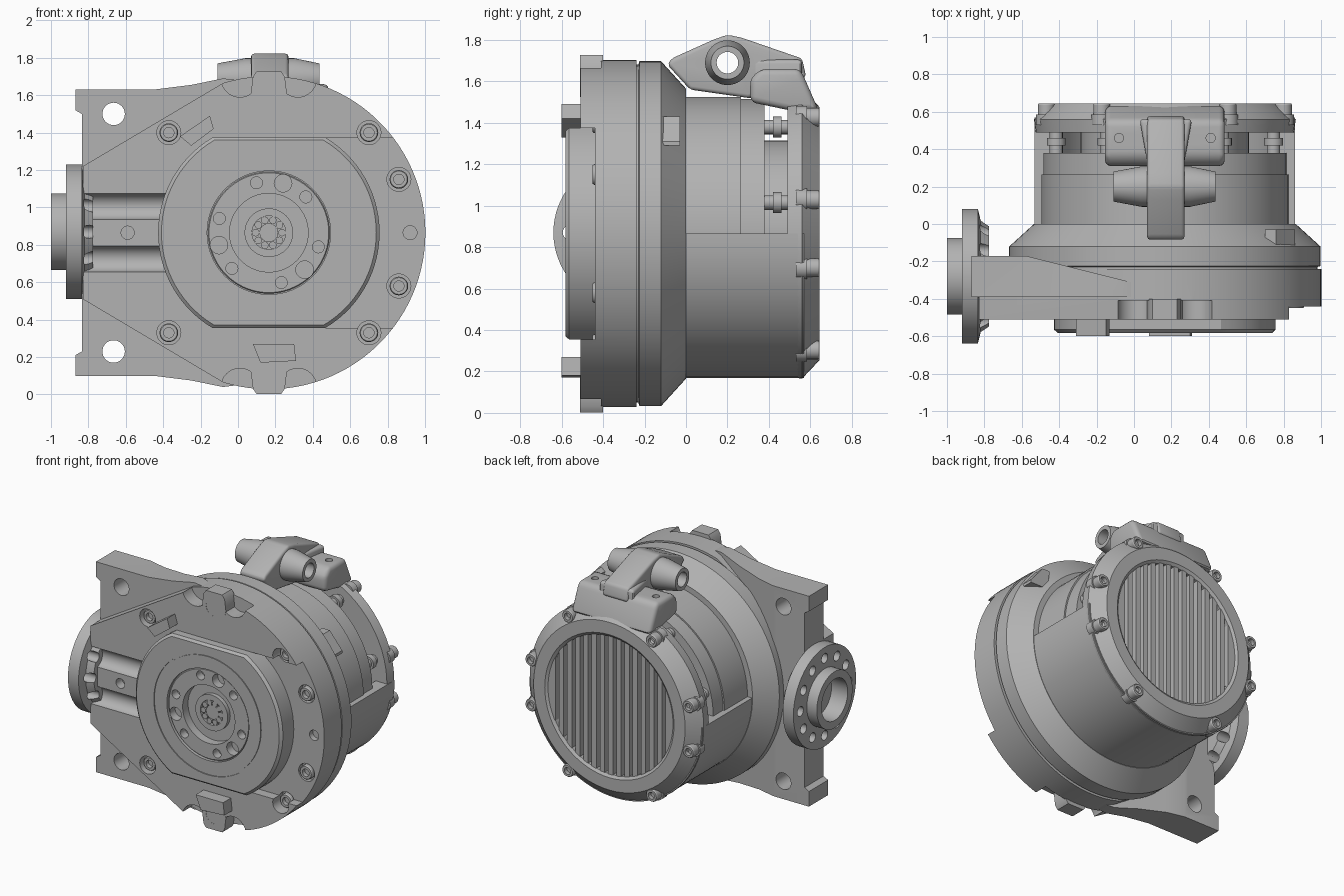
import bpy, bmesh, math
from mathutils import Vector

cube = bpy.data.objects.get("Cube")
if cube:
    bpy.data.objects.remove(cube, do_unlink=True)

CX, CZ = 0.165, 0.865          # main axis, running along y
GREY = bpy.data.materials.new("cast_grey")
GREY.use_nodes = True
GREY.diffuse_color = (0.45, 0.45, 0.45, 1)
GREY.node_tree.nodes["Principled BSDF"].inputs["Base Color"].default_value = (0.45, 0.45, 0.45, 1)


def place(axis, u, v, t):
    return {"x": Vector((t, u, v)), "y": Vector((u, t, v)), "z": Vector((u, v, t))}[axis]


def finish(name, bm):
    bmesh.ops.remove_doubles(bm, verts=bm.verts, dist=1e-5)
    bmesh.ops.recalc_face_normals(bm, faces=bm.faces)
    mesh = bpy.data.meshes.new(name)
    bm.to_mesh(mesh)
    bm.free()
    mesh.materials.append(GREY)
    ob = bpy.data.objects.new(name, mesh)
    bpy.context.collection.objects.link(ob)
    return ob


def prism(name, axis, pts, layers, centre=(CX, CZ)):
    """Extrude an outline through (depth, scale) layers."""
    bm = bmesh.new()
    rings = []
    for t, s in layers:
        rings.append([bm.verts.new(place(axis, centre[0] + (u - centre[0]) * s,
                                         centre[1] + (v - centre[1]) * s, t)) for u, v in pts])
    for a, b in zip(rings, rings[1:]):
        for i in range(len(pts)):
            j = (i + 1) % len(pts)
            bm.faces.new((a[i], a[j], b[j], b[i]))
    bm.faces.new(rings[0])
    bm.faces.new(rings[-1])
    return finish(name, bm)


def slab(name, axis, pts, a, b):
    return prism(name, axis, pts, [(a, 1), (b, 1)])


def box(name, x0, x1, y0, y1, z0, z1):
    return slab(name, "z", [(x0, y0), (x1, y0), (x1, y1), (x0, y1)], z0, z1)


def lathe(name, profile, axis="y", centre=(CX, CZ), n=72):
    """Turn (radius, depth) points; a profile off the axis closes into a ring."""
    bm = bmesh.new()
    cols = [[bm.verts.new(place(axis, centre[0] + r * math.cos(k * math.tau / n),
                                centre[1] + r * math.sin(k * math.tau / n), t))
             for r, t in profile] for k in range(n)]
    m = len(profile)
    for k in range(n):
        a, b = cols[k], cols[(k + 1) % n]
        for i in range(m if profile[0][0] > 0 else m - 1):
            j = (i + 1) % m
            quad = [a[i], a[j], b[j], b[i]]
            if profile[i][0] == 0:
                quad = [a[i], a[j], b[j]]
            elif profile[j][0] == 0:
                quad = [a[i], a[j], b[i]]
            bm.faces.new(quad)
    return finish(name, bm)


def rod(name, centre, r, a, b, axis="y", n=32):
    return lathe(name, [(0, a), (r, a), (r, b), (0, b)], axis, centre, n)


def cut(ob, cutters):
    """Subtract helper shapes and bake the result."""
    for c in cutters:
        m = ob.modifiers.new("cut", "BOOLEAN")
        m.operation, m.solver, m.object = "DIFFERENCE", "EXACT", c
    bake(ob)
    for c in cutters:
        bpy.data.objects.remove(c, do_unlink=True)


def bake(ob):
    bpy.context.view_layer.update()
    ev = ob.evaluated_get(bpy.context.evaluated_depsgraph_get())
    mesh = bpy.data.meshes.new_from_object(ev)
    ob.modifiers.clear()
    ob.data = mesh


def bolt(name, centre, r, base, top, axis="y"):
    d = 0.03 if top > base else -0.03
    lathe(name, [(0, base), (r, base), (r, top - d / 4), (r * .9, top), (r * .55, top),
                 (r * .55, top - d), (0, top - d)], axis, centre, 20)


def arc(r, a, b, n, c=(CX, CZ)):
    return [(c[0] + r * math.cos(math.radians(a + (b - a) * i / n)),
             c[1] + r * math.sin(math.radians(a + (b - a) * i / n))) for i in range(n + 1)]


def polar(r, deg, c=(CX, CZ)):
    return arc(r, deg, deg, 1, c)[0]


def mirror_z(pts):
    return pts + [(u, 2 * CZ - v) for u, v in reversed(pts)]


# Gear housing with recess, scallops, bolt pockets and flange access channels
housing = slab("gear_housing", "y", arc(.837, -107, 107, 64) + [(-.83, 1.22), (-.83, .51)], -.51, -.24)
bolts = [(-.37, 1.4), (.70, 1.4), (.86, 1.15)]
cutters = [box("c", .42, 1.2, -.7, -.44, .355, 1.375), rod("c", (.92, CZ), .037, -.6, -.4),
           rod("c", (-.59, CZ), .035, -.6, -.44)]
for s in (-1, 1):
    for side in (-1, 1):
        cutters.append(rod("c", (CX + side * .155, CZ + s * .825), .1, -.6, -.41))
    cutters.append(rod("c", (-.52, CZ + s * .14), .07, -.95, -.35, "x"))
    for x, z in bolts:
        cutters.append(rod("c", (x, CZ + s * (z - CZ)), .064, -.6, -.40))
cut(housing, cutters)
for s in (-1, 1):
    for x, z in bolts:
        bolt("housing_bolt", (x, CZ + s * (z - CZ)), .05, -.39, -.49 if x < 0 else -.45)
    zc = CZ + s * .755
    tab = slab("housing_tab", "y", [(CX - .085, zc + s * .08), (CX - .065, zc + s * .108),
               (CX + .065, zc + s * .108), (CX + .085, zc + s * .08)]
               + arc(.095, 0, -180 * s, 16, (CX, zc)), -.511, -.40)
    cut(tab, [rod("c", (CX, zc), .064, -.6, -.46)])
    bolt("tab_bolt", (CX, zc), .05, -.45, -.5)

# Raised lugs on the housing front
slab("upper_pry_lug", "y", [(-.15, 1.49), (-.13, 1.42), (-.25, 1.33), (-.31, 1.38)], -.6, -.5)
slab("lower_pry_lug", "y", [(.08, .27), (.30, .27), (.31, .18), (.12, .17)], -.6, -.5)

# Mounting bracket with two ears
ears = slab("mounting_bracket", "y", mirror_z([(-.835, 1.5), (-.87, 1.52), (-.87, 1.63), (-.45, 1.63),
            (-.25, 1.655), (-.08, 1.69), (0, 1.68)]), -.39, -.17)
cut(ears, [slab("c", "z", [(-.58, -.17), (.1, -.34), (.1, -.1), (-.58, -.1)], -.1, 1.9),
           rod("c", (-.665, 1.5), .06, -.6, 0), rod("c", (-.665, .23), .06, -.6, 0)])

# Side drive flange with bore and bolt circle
FC = (-.28, .87)
flange = lathe("side_flange", [(0, -.87), (.15, -.87), (.15, -1), (.205, -1), (.205, -.92), (.36, -.92),
               (.36, -.835), (.30, -.82), (.27, -.775), (0, -.775)], "x", FC)
cut(flange, [rod("c", polar(.28, 30 * k, FC), .035, -1, -.7, "x", 20) for k in range(12)])

# Oval front cover with the output hub recesses
oval = arc(.592, -59.5, 59.5, 28) + arc(.592, 120.5, 239.5, 28)
cover = prism("front_cover", "y", oval, [(-.42, 1), (-.565, 1), (-.582, .97)])
cut(cover, [lathe("c", [(.425, -.6), (.435, -.6), (.435, -.575), (.425, -.575)]),
            rod("c", (CX, CZ), .33, -.6, -.56, n=64)])
hub = lathe("output_hub", [(0, -.47), (.13, -.47), (.21, -.47), (.21, -.572), (.32, -.572),
                           (.325, -.565), (.325, -.44), (0, -.44)])
cut(cover, [rod("c", (CX, CZ), .3245, -.6, -.45, n=72)])
cut(hub, [rod("c", polar(.275, 74 + 120 * k + d), .047 if d == 0 else .032, -.6, -.51, n=20)
          for k in range(3) for d in (-30, 0, 30)])
lathe("hub_shaft", [(0, -.46), (.13, -.46), (.13, -.54), (.09, -.54), (.09, -.5), (.05, -.5),
                    (.05, -.53), (0, -.53)], n=40)
for k in range(10):
    rod("shaft_pin", polar(.07, 36 * k), .02, -.5, -.535, n=12)

# Main turned body: clamp ring, cone, motor drum
lathe("motor_body", [(0, -.26), (.815, -.26), (.815, -.23), (.832, -.225), (.832, -.12), (.70, 0),
                     (.66, 0), (.66, .265), (.65, .265), (.65, .38), (.45, .38), (.45, .5), (0, .5)], n=96)
slab("lower_shell", "y", arc(.697, 180, 360, 48) + arc(.6, 360, 180, 48), -.01, .57)
slab("cone_wedge", "y", [(.70, 1.43), (.76, 1.43), (.86, 1.31), (.86, 1.29), (.72, 1.29)], -.18, -.03)

# Rear cap with vertical grille
lathe("rear_cap", [(.69, .49), (.70, .56), (.61, .645), (.52, .645), (.50, .63), (.50, .49)])
for k in range(-7, 8):
    x = k * .066
    h = math.sqrt(.515 ** 2 - x * x)
    box("grille_bar", CX + x - .019, CX + x + .019, .59, .632, CZ - h, CZ + h)
for k in (-1, 1):
    x = k * .505
    box("grille_edge", CX + x - .03, CX + x + .03, .59, .632, CZ - .14, CZ + .14)
for base in (0, 180):
    for d in (-59, -14.5, 14.5, 59):
        p = polar(.655, base + d)
        rod("cap_boss", p, .055, .53, .585)
        bolt("cap_bolt", p, .045, .57, .645)
        if p[1] > CZ:
            rod("standoff_stud", polar(.6, base + d), .035, .37, .5, n=16)
            rod("standoff_collar", polar(.6, base + d), .05, .42, .46, n=16)

# Lifting lug, cross tube and terminal block on top
EYE = (.2, 1.69)
lug = slab("lifting_lug", "x", [(-.09, 1.68), (-.07, 1.71), (.13, 1.8), (.20, 1.825), (.27, 1.81),
           (.56, 1.71), (.58, 1.62), (.3, 1.52), (.02, 1.56)], .07, .27)
rear = slab("lug_root", "z", [(.03, .56), (.31, .56), (.26, .28), (.08, .28)], 1.52, 1.705)
block = slab("terminal_block", "x", [(.31, 1.5), (.31, 1.61), (.36, 1.66), (.55, 1.66), (.57, 1.62),
             (.64, 1.46), (.5, 1.46)], -.155, .485)
for ob, w in ((lug, .02), (rear, .02), (block, .03)):
    b = ob.modifiers.new("soft", "BEVEL")
    b.width, b.segments = w, 3
    bake(ob)
cut(lug, [rod("c", EYE, .06, -.2, .6, "x")])
cut(block, [rod("c", (x, .46), .025, 1.6, 1.8, "z", 16) for x in (-.08, .41)])
lathe("lug_tube", [(.052, -.11), (.08, -.11), (.108, .04), (.108, .30), (.08, .435), (.052, .435)], "x", EYE, 40)

# Smooth round surfaces, keep edges crisp
bpy.ops.object.select_all(action="DESELECT")
for ob in bpy.context.collection.objects:
    if ob.type == "MESH" and GREY.name in ob.data.materials:
        ob.select_set(True)
        bpy.context.view_layer.objects.active = ob
bpy.ops.object.shade_smooth_by_angle(angle=math.radians(30))
